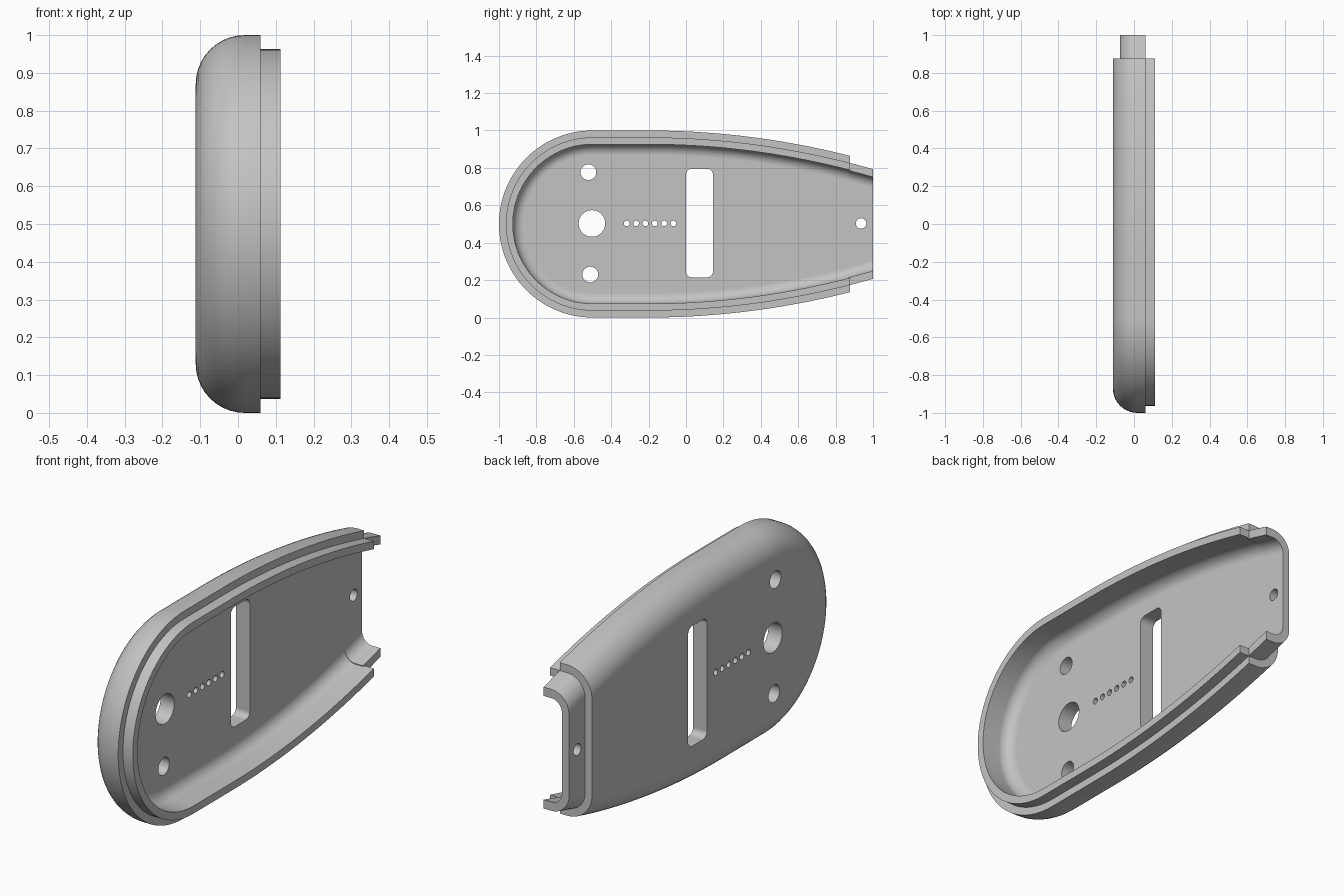
import bpy, bmesh, math
from mathutils import Matrix

cube = bpy.data.objects.get("Cube")
if cube:
    bpy.data.objects.remove(cube)

grey = bpy.data.materials.new("plain grey")
grey.use_nodes = True
colour = (0.55, 0.55, 0.55, 1)
grey.diffuse_color = colour
grey.node_tree.nodes["Principled BSDF"].inputs["Base Color"].default_value = colour

MID = 0.5          # height of the long axis
BEND = -0.2        # where the sides start to taper
TAPER = 0.117
BACK, WALL, RIM, LIP = -0.112, 0.074, 0.06, 0.112
BODY_END = 0.877


def outline(inset, end):
    """Open U-shaped outline (y, z): round nose, tapering sides, cut square at end."""
    side = []
    steps = 28
    for i in range(steps + 1):
        y = BEND + (end - BEND) * i / steps
        slope = 2 * TAPER * (y - BEND)
        length = math.hypot(1, slope)
        half = 0.5 - TAPER * (y - BEND) ** 2
        if i == steps:
            side.append((end, half - inset * length))
        else:
            side.append((y - inset * slope / length, half - inset / length))
    r = 0.5 - inset
    nose = [(-0.5 + r * math.cos(a), r * math.sin(a))
            for a in (math.pi / 2 + math.pi * k / 56 for k in range(57))]
    pts = side[::-1] + nose + [(y, -z) for y, z in side]
    return [(y, z + MID) for y, z in pts]


def fillet(edge, floor, radius, n=10):
    """Quarter round from the floor up to the wall, as (inset, x) pairs."""
    return [(edge + radius * (1 - math.sin(a)), floor + radius * (1 - math.cos(a)))
            for a in (math.pi / 2 * k / n for k in range(n + 1))]


def finish(name, bm):
    bmesh.ops.recalc_face_normals(bm, faces=bm.faces)
    mesh = bpy.data.meshes.new(name)
    bm.to_mesh(mesh)
    bm.free()
    mesh.materials.append(grey)
    ob = bpy.data.objects.new(name, mesh)
    bpy.context.collection.objects.link(ob)
    return ob


def tray(name, profile, end, start=None):
    """Solid tray: profile runs from outer floor over the rim to the inner floor."""
    bm = bmesh.new()
    rings = [[bm.verts.new((x, y, z)) for y, z in outline(d, end)] for d, x in profile]
    for a, b in zip(rings, rings[1:]):
        for i in range(len(a) - 1):
            bm.faces.new((a[i], a[i + 1], b[i + 1], b[i]))
    bm.faces.new(rings[0])
    bm.faces.new(rings[-1])
    bm.faces.new([r[0] for r in rings] + [r[-1] for r in reversed(rings)])
    if start is not None:
        cut = bmesh.ops.bisect_plane(bm, geom=bm.verts[:] + bm.edges[:] + bm.faces[:],
                                     plane_co=(0, start, 0), plane_no=(0, 1, 0),
                                     clear_inner=True)["geom_cut"]
        bmesh.ops.edgeloop_fill(bm, edges=[e for e in cut if isinstance(e, bmesh.types.BMEdge)])
    return finish(name, bm)


def boolean(ob, other, operation):
    mod = ob.modifiers.new(operation.lower(), "BOOLEAN")
    mod.object, mod.operation, mod.solver = other, operation, "EXACT"
    bpy.context.view_layer.objects.active = ob
    bpy.ops.object.modifier_apply(modifier=mod.name)
    bpy.data.objects.remove(other)


# Main shell with a stepped lip around the open side
half_wall = WALL / 2
shell = tray("shell", fillet(0, BACK, 0.13)
             + [(0, RIM), (half_wall, RIM), (half_wall, LIP), (WALL, LIP)]
             + fillet(WALL, BACK + WALL, 0.057)[::-1], BODY_END)

# Narrower neck at the tail
neck_in = WALL + 0.004
neck = tray("neck", fillet(half_wall, BACK + half_wall, 0.093)
            + [(half_wall, RIM), (neck_in, RIM)]
            + fillet(neck_in, BACK + WALL + 0.0005, 0.055)[::-1], 1.0, BODY_END - 0.008)
boolean(shell, neck, "UNION")

# Round holes (y, z, radius) and a rounded slot, cut through the floor
holes = [(-0.503, 0.503, 0.071), (-0.522, 0.777, 0.042), (-0.512, 0.23, 0.042), (0.936, 0.503, 0.028)]
holes += [(-0.317 + 0.05 * k, 0.503, 0.015) for k in range(6)]
bm = bmesh.new()
for y, z, r in holes:
    bmesh.ops.create_cone(bm, cap_ends=True, segments=40, radius1=r, radius2=r, depth=0.3,
                          matrix=Matrix.Translation((-0.1, y, z)) @ Matrix.Rotation(math.pi / 2, 4, "Y"))
corner, loop = 0.03, []
for k, (sy, sz) in enumerate(((1, 1), (-1, 1), (-1, -1), (1, -1))):
    for j in range(9):
        a = math.pi / 2 * (k + j / 8)
        loop.append(bm.verts.new((-0.25, 0.072 + sy * (0.072 - corner) + corner * math.cos(a),
                                  0.505 + sz * (0.29 - corner) + corner * math.sin(a))))
base = bm.faces.new(loop)
top = bmesh.ops.extrude_face_region(bm, geom=[base], use_keep_orig=True)["geom"]
bmesh.ops.translate(bm, verts=[v for v in top if isinstance(v, bmesh.types.BMVert)], vec=(0.3, 0, 0))
cutter = finish("hole_cutter", bm)
cutter.hide_render = True
boolean(shell, cutter, "DIFFERENCE")

# Smooth rounds, crisp edges
bpy.ops.object.select_all(action="DESELECT")
shell.select_set(True)
bpy.context.view_layer.objects.active = shell
bpy.ops.object.shade_smooth_by_angle(angle=math.radians(30))
weighted = shell.modifiers.new("even shading", "WEIGHTED_NORMAL")
weighted.keep_sharp = True
